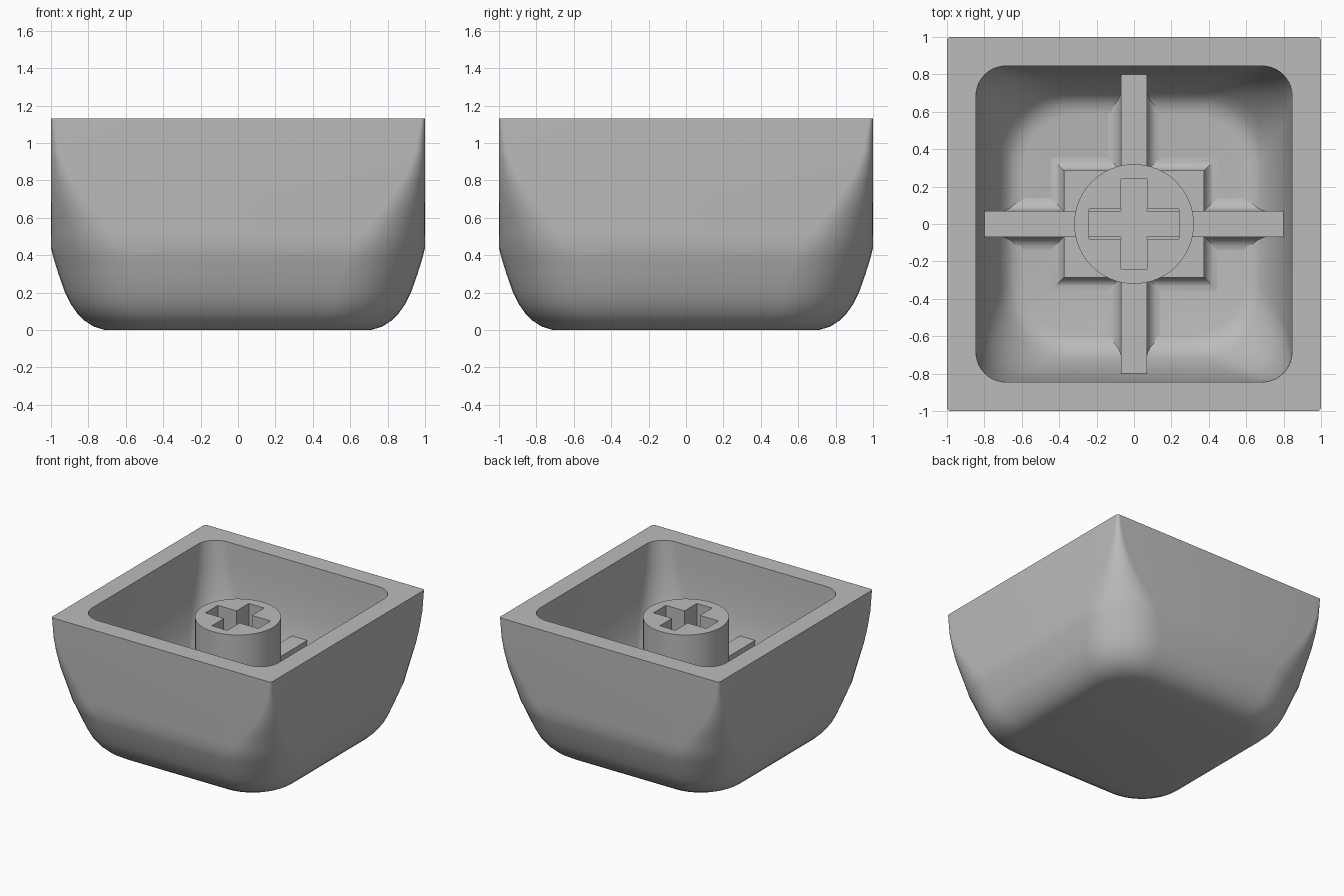
import bpy, bmesh, math

if "Cube" in bpy.data.objects:
    bpy.data.objects.remove(bpy.data.objects["Cube"])

grey = bpy.data.materials.new("grey plastic")
grey.diffuse_color = (0.5, 0.5, 0.5, 1)
grey.use_nodes = True
grey.node_tree.nodes["Principled BSDF"].inputs["Base Color"].default_value = grey.diffuse_color


def ring(hx, hy, r, z, n=10):
    """Rounded rectangle outline; r = 0 gives four plain corners."""
    if r == 0:
        return [(hx, hy, z), (-hx, hy, z), (-hx, -hy, z), (hx, -hy, z)]
    pts = []
    for q, (sx, sy) in enumerate([(1, 1), (-1, 1), (-1, -1), (1, -1)]):
        for i in range(n + 1):
            a = math.pi / 2 * (q + i / n)
            pts.append((sx * (hx - r) + r * math.cos(a),
                        sy * (hy - r) + r * math.sin(a), z))
    return pts


def finish(obj, angle):
    obj.data.materials.clear()
    obj.data.materials.append(grey)
    bpy.ops.object.select_all(action='DESELECT')
    obj.select_set(True)
    bpy.context.view_layer.objects.active = obj
    bpy.ops.object.shade_smooth_by_angle(angle=math.radians(angle))


def loft(name, rings, angle=35):
    """Skin a stack of matching outlines and cap both ends."""
    bm = bmesh.new()
    loops = [[bm.verts.new(p) for p in r] for r in rings]
    for a, b in zip(loops, loops[1:]):
        for i in range(len(a)):
            j = (i + 1) % len(a)
            bm.faces.new((a[i], a[j], b[j], b[i]))
    bm.faces.new(loops[0][::-1])
    bm.faces.new(loops[-1])
    bmesh.ops.recalc_face_normals(bm, faces=bm.faces)
    me = bpy.data.meshes.new(name)
    bm.to_mesh(me)
    bm.free()
    obj = bpy.data.objects.new(name, me)
    bpy.context.collection.objects.link(obj)
    finish(obj, angle)
    return obj


FLOOR, PAD, RIB, STEM, RIM = 0.22, 0.48, 0.54, 1.02, 1.13

# Cap shell: (half width, corner radius, height), up the outside, down the inside
outside = [(0.71, 0.30, 0), (0.77, 0.32, 0.018), (0.82, 0.34, 0.05),
           (0.86, 0.36, 0.09), (0.895, 0.38, 0.14), (0.925, 0.40, 0.20),
           (0.96, 0.41, 0.30), (0.985, 0.41, 0.38), (1.0, 0.39, 0.44),
           (1.0, 0.33, 0.52), (1.0, 0.25, 0.62), (1.0, 0.17, 0.72),
           (1.0, 0.10, 0.84), (1.0, 0.05, 0.96), (1.0, 0.02, RIM)]
inside = [(0.845, 0.16, RIM), (0.838, 0.19, 0.92), (0.825, 0.23, 0.72),
          (0.80, 0.28, RIB), (0.76, 0.32, 0.41), (0.715, 0.34, 0.31),
          (0.68, 0.34, 0.26), (0.64, 0.32, 0.23), (0.59, 0.29, FLOOR)]
loft("cap_shell", [ring(h, h, r, z) for h, r, z in outside + inside])


def filleted_block(name, hx, hy, top, fx, fy, f=0.07):
    """Block with a concave fillet where it meets the cavity floor."""
    rings = [ring(hx + f * fx, hy + f * fy, 0, FLOOR - 0.03)]
    for i in range(6):
        a = math.pi / 2 * i / 5
        o = f * (1 - math.sin(a))
        rings.append(ring(hx + o * fx, hy + o * fy, 0,
                          FLOOR + f * (1 - math.cos(a))))
    rings.append(ring(hx, hy, 0, top))
    loft(name, rings)


# Stem pad and crossing ribs
filleted_block("stem_pad", 0.375, 0.285, PAD, 1, 1)
filleted_block("rib_across", 0.80, 0.07, RIB, 0, 1)
filleted_block("rib_lengthwise", 0.07, 0.80, RIB, 1, 0)

# Round stem with a cross-shaped socket
curve = bpy.data.curves.new("stem", 'CURVE')
curve.dimensions = '2D'
curve.fill_mode = 'BOTH'
circle = [(0.32 * math.cos(math.tau * i / 64), 0.32 * math.sin(math.tau * i / 64))
          for i in range(64)]
w, v, l = 0.07, 0.08, 0.24
cross = [(l, v), (w, v), (w, l), (-w, l), (-w, v), (-l, v),
         (-l, -v), (-w, -v), (-w, -l), (w, -l), (w, -v), (l, -v)]
for outline in (circle, cross):
    s = curve.splines.new('POLY')
    s.points.add(len(outline) - 1)
    for p, (x, y) in zip(s.points, outline):
        p.co = (x, y, 0, 1)
    s.use_cyclic_u = True
curve.extrude = (STEM - FLOOR) / 2
stem = bpy.data.objects.new("stem", curve)
stem.location.z = (STEM + FLOOR) / 2
bpy.context.collection.objects.link(stem)
bpy.ops.object.select_all(action='DESELECT')
stem.select_set(True)
bpy.context.view_layer.objects.active = stem
bpy.ops.object.convert(target='MESH')
stem = bpy.context.view_layer.objects.active
bm = bmesh.new()
bm.from_mesh(stem.data)
bmesh.ops.remove_doubles(bm, verts=bm.verts, dist=0.0005)
bmesh.ops.recalc_face_normals(bm, faces=bm.faces)
bm.to_mesh(stem.data)
bm.free()
finish(stem, 35)
